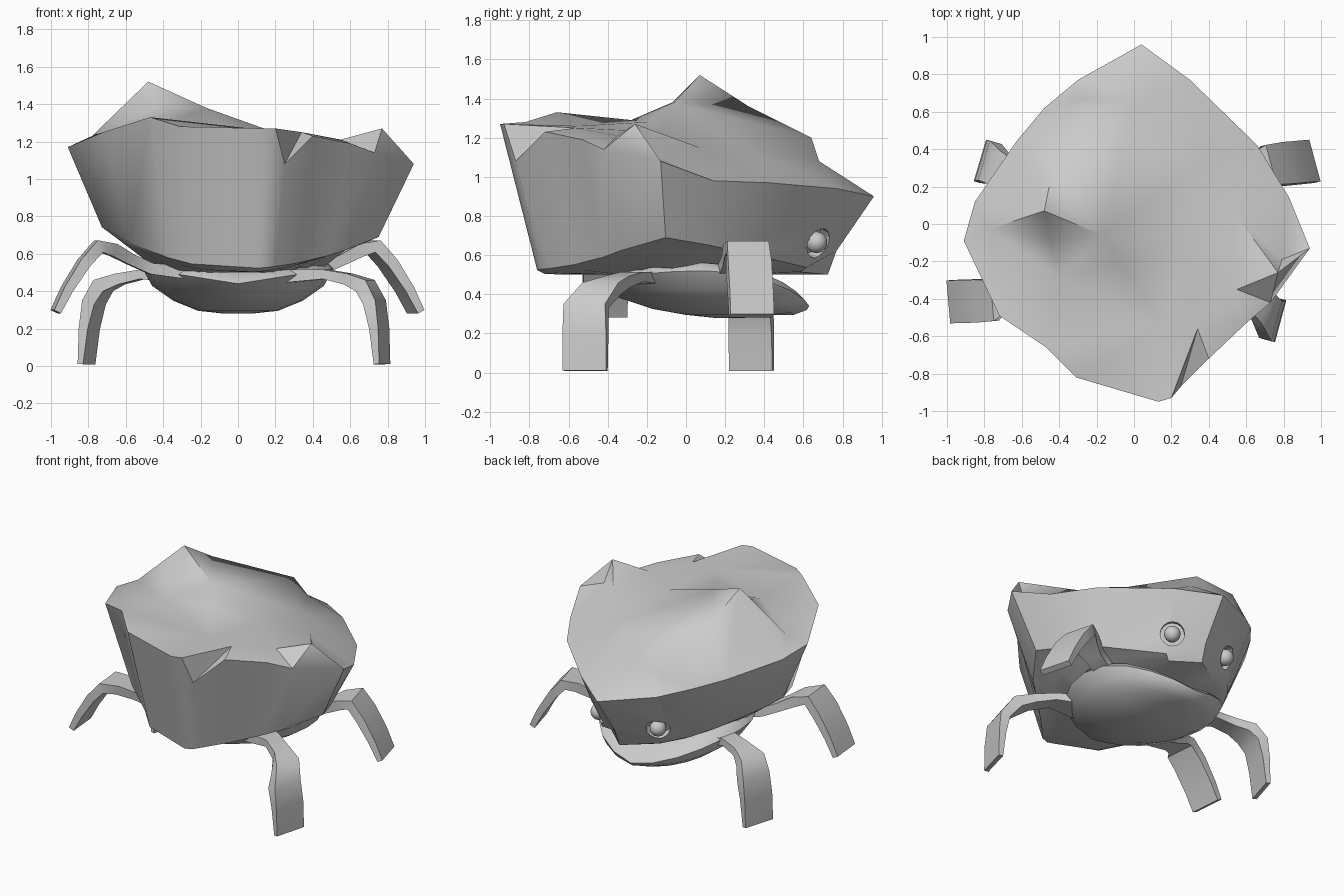
import bpy, bmesh, math
from mathutils import Vector
from mathutils.geometry import delaunay_2d_cdt

cube = bpy.data.objects.get("Cube")
if cube:
    bpy.data.objects.remove(cube, do_unlink=True)

stone = bpy.data.materials.new("stone_grey")
stone.use_nodes = True
stone.diffuse_color = (0.6, 0.6, 0.6, 1)
stone.node_tree.nodes["Principled BSDF"].inputs["Base Color"].default_value = (0.6, 0.6, 0.6, 1)


def finish(bm, name, angle):
    """Turn a bmesh into a shaded, coloured object."""
    bmesh.ops.recalc_face_normals(bm, faces=bm.faces)
    mesh = bpy.data.meshes.new(name)
    bm.to_mesh(mesh)
    bm.free()
    obj = bpy.data.objects.new(name, mesh)
    bpy.context.collection.objects.link(obj)
    mesh.materials.append(stone)
    bpy.ops.object.select_all(action='DESELECT')
    obj.select_set(True)
    bpy.context.view_layer.objects.active = obj
    bpy.ops.object.shade_smooth_by_angle(angle=math.radians(angle))
    return obj


def bridge(bm, a, b):
    """Join two vertex loops with quads."""
    n = len(a)
    for i in range(n):
        j = (i + 1) % n
        bm.faces.new((a[i], a[j], b[j], b[i]))


# Rock shell: jagged rim, leaning wall, bevelled underside
rim = [(.04, .96, .9), (.3, .77, .94), (.66, .42, .97), (.83, .14, .98),
       (.94, -.13, 1.08), (.73, -.42, 1.14), (.6, -.53, 1.19), (.4, -.72, 1.23),
       (.25, -.87, 1.08), (.2, -.93, 1.27), (.13, -.95, 1.27), (-.31, -.82, 1.28),
       (-.47, -.66, 1.33), (-.72, -.49, 1.25), (-.91, -.09, 1.17), (-.85, .12, 1.12),
       (-.63, .44, 1.04), (-.48, .62, 1.0), (-.3, .77, .95)]
peak, shoulder, spine, ridge_a, ridge_b, foot_a, foot_b, notch, spike, hollow = range(19, 29)
crags = [(-.48, .07, 1.52), (-.17, -.06, 1.38), (-.43, .32, 1.36), (-.33, .61, 1.2),
         (.0, .64, 1.2), (-.3, .67, 1.06), (.08, .68, 1.08), (.34, -.56, 1.25),
         (.77, -.26, 1.27), (.53, .07, 1.15), (-.45, -.07, 1.38), (-.4, -.28, 1.29),
         (-.08, -.2, 1.28), (.25, -.15, 1.23), (-.78, -.03, 1.23), (.15, -.55, 1.26),
         (.79, -.19, 1.12), (.55, -.35, 1.21), (.32, .3, 1.15)]
points = rim + crags
k = len(rim)
ridges = [(peak, shoulder), (peak, spine), (spine, ridge_a), (ridge_a, ridge_b),
          (foot_a, foot_b), (9, notch), (7, notch), (spike, hollow)]
flat = [Vector(p[:2]) for p in points]
_, _, tris, source, _, _ = delaunay_2d_cdt(flat, ridges, [list(range(k))], 1, 1e-5)

bm = bmesh.new()
top = [bm.verts.new(p) for p in points]
for tri in tris:
    bm.faces.new([top[source[i][0]] for i in tri])
wall, under, base = [], [], []
for x, y, z in rim:
    rise = .3 if x > 0 else .42
    beak = .1 if y > .9 else 0
    wall.append(bm.verts.new((x * .8, y * .8, .52 + beak + rise * (x * .8) ** 2)))
    under.append(bm.verts.new((x * .64, y * .755, .5 + .16 * x * x)))
    base.append(bm.verts.new((x * .45, y * .45, .5)))
bridge(bm, top[:k], wall)
bridge(bm, wall, under)
bridge(bm, under, base)
bm.faces.new(base)
shell = finish(bm, "rock_shell", 42)

# Eyes sunk in round sockets
for name, x in (("eye_a", .24), ("eye_b", -.24)):
    _, spot, normal, _ = shell.ray_cast(Vector((x, 2, .66)), Vector((0, -1, 0)))
    bpy.ops.mesh.primitive_cylinder_add(vertices=16, radius=.08, depth=.12, location=spot,
                                        rotation=normal.to_track_quat('Z', 'Y').to_euler())
    cutter = bpy.context.object
    cutter.name = name + "_socket_cutter"
    cutter.data.materials.append(stone)
    cutter.hide_render = True
    cutter.hide_viewport = True
    cut = shell.modifiers.new(name + "_socket", 'BOOLEAN')
    cut.operation = 'DIFFERENCE'
    cut.object = cutter
    bpy.ops.mesh.primitive_uv_sphere_add(segments=16, ring_count=10, radius=.055,
                                         location=spot - normal * .015)
    eye = bpy.context.object
    eye.name = name
    eye.data.materials.append(stone)
    bpy.ops.object.shade_smooth()

# Shallow bowl-shaped body: rim raised at the sides, dipping at the eye end
bm = bmesh.new()
loops = []
for scale, z, shift, lift in ((.6, .53, .09, .4), (.92, .48, .1, 1), (1, .44, .1, 1),
                              (.9, .38, .14, .6), (.68, .325, .19, .3),
                              (.42, .295, .22, 0), (.15, .28, .22, 0)):
    loop = []
    for i in range(20):
        a = math.tau * i / 20
        c, s = math.cos(a), math.sin(a)
        height = z + lift * (.08 * abs(c) - .1 * max(s, 0) ** 2)
        loop.append(bm.verts.new((.51 * scale * c, .53 * scale * s + shift, height)))
    loops.append(loop)
for a, b in zip(loops, loops[1:]):
    bridge(bm, a, b)
bm.faces.new(loops[0])
bm.faces.new(loops[-1])
finish(bm, "body", 50)

# Legs: (reach, height, width, thickness) from root to tip
bent = [(.28, .48, .22, .07), (.48, .49, .12, .05), (.6, .465, .13, .06),
        (.69, .43, .19, .08), (.74, .34, .22, .07), (.765, .2, .23, .05), (.78, .01, .23, .03)]
splayed = [(.28, .5, .22, .07), (.46, .52, .12, .06), (.57, .57, .13, .06),
           (.66, .62, .18, .07), (.74, .64, .22, .07), (.82, .55, .23, .06),
           (.91, .41, .23, .05), (.97, .29, .23, .04)]


def make_leg(name, path, tip_x, tip_y, lean, root_y):
    side = math.copysign(1, tip_x)
    out = Vector((side, lean, 0)).normalized()
    across = Vector((-out.y, out.x, 0))
    drift = Vector((side, lean * .35, 0))
    last = path[-1][0]
    bm, loops = bmesh.new(), []
    for i, (r, z, w, t) in enumerate(path):
        r0, z0 = path[max(i - 1, 0)][:2]
        r1, z1 = path[min(i + 1, len(path) - 1)][:2]
        run = (out * (r1 - r0) + Vector((0, 0, z1 - z0))).normalized()
        thick = run.cross(across)
        centre = Vector((tip_x, tip_y, z)) + drift * (r - last)
        centre.y += (root_y - centre.y) * max(0, 1 - i / 4)
        loops.append([bm.verts.new(centre + across * (a * w / 2) + thick * (b * t / 2))
                      for a, b in ((-1, -1), (1, -1), (1, 1), (-1, 1))])
    for a, b in zip(loops, loops[1:]):
        bridge(bm, a, b)
    bm.faces.new(loops[0])
    bm.faces.new(loops[-1])
    finish(bm, name, 50)


make_leg("bent_leg_front", bent, .77, -.515, -.27, -.2)
make_leg("bent_leg_back", bent, -.81, .335, .3, .2)
make_leg("splayed_leg_back", splayed, .95, .335, .27, .2)
make_leg("splayed_leg_front", splayed, -.975, -.415, -.09, -.2)
